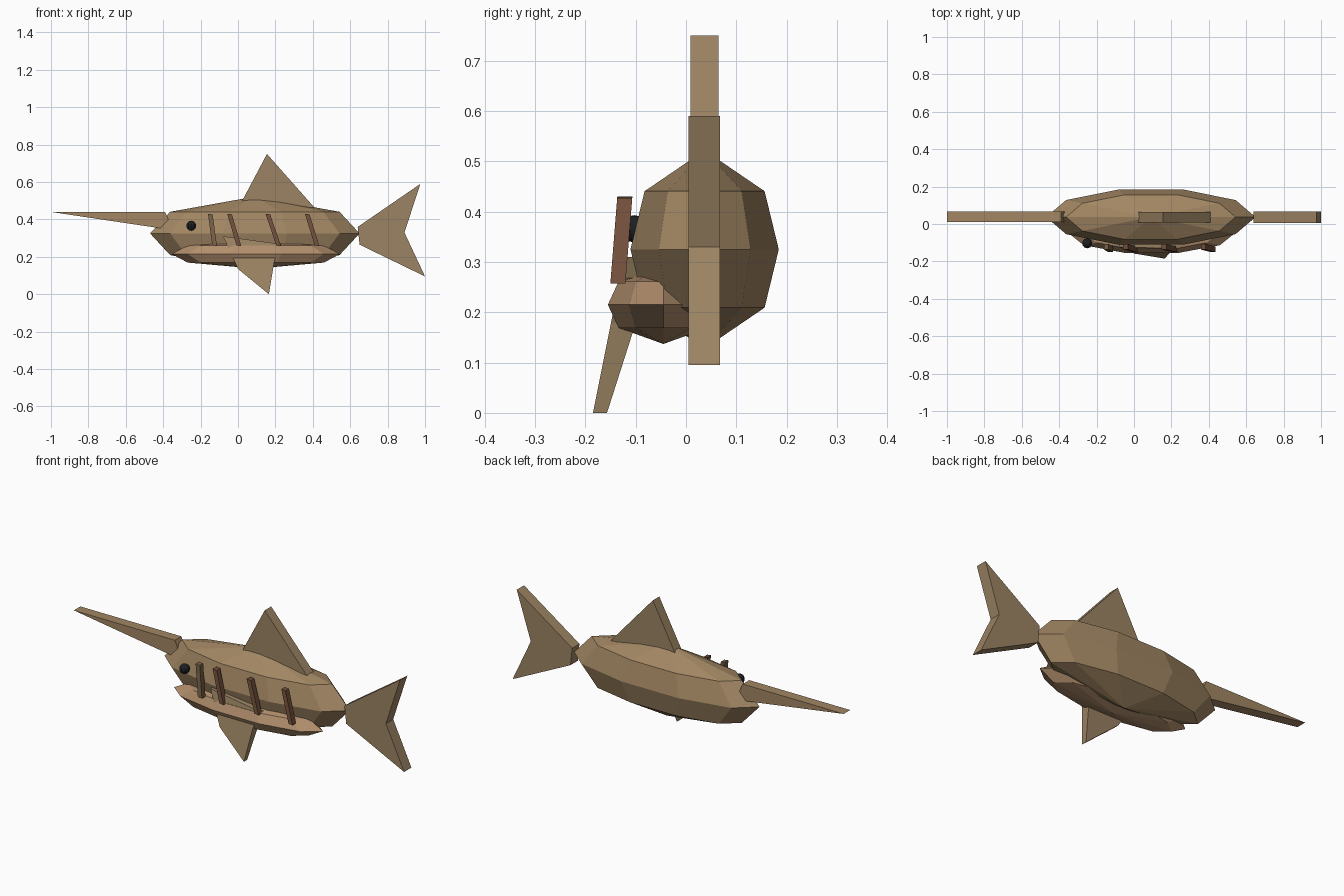
import bpy, bmesh, math
from mathutils import Vector

if "Cube" in bpy.data.objects:
    bpy.data.objects.remove(bpy.data.objects["Cube"])


def material(name, rgb):
    m = bpy.data.materials.new(name)
    m.diffuse_color = (*rgb, 1)
    m.use_nodes = True
    m.node_tree.nodes["Principled BSDF"].inputs["Base Color"].default_value = m.diffuse_color
    return m


SKIN = material("skin", (0.36, 0.24, 0.125))
FIN = material("fin", (0.33, 0.23, 0.125))
BELLY = material("belly", (0.44, 0.27, 0.15))
STRIPE = material("stripe", (0.17, 0.08, 0.045))
GREY_STRIPE = material("first_stripe", (0.19, 0.12, 0.065))
BLACK = material("eye_black", (0.012, 0.014, 0.016))


def finish(name, bm, mat):
    bmesh.ops.recalc_face_normals(bm, faces=bm.faces)
    me = bpy.data.meshes.new(name)
    bm.to_mesh(me)
    bm.free()
    me.materials.append(mat)
    ob = bpy.data.objects.new(name, me)
    bpy.context.collection.objects.link(ob)
    return ob


def faceted_hull(name, centre, radii, mat, sides=10):
    """Flattened ten-sided ball: three rings at 36 degrees apart, closed by fans."""
    bm = bmesh.new()
    c, r = Vector(centre), Vector(radii)
    rings = []
    for lat in (-36, 0, 36):
        la = math.radians(lat)
        ring = []
        for i in range(sides):
            a = math.tau * i / sides
            p = Vector((math.cos(a) * math.cos(la), math.sin(a) * math.cos(la), math.sin(la)))
            ring.append(bm.verts.new(c + p * r))
        rings.append(ring)
    bottom = bm.verts.new(c - Vector((0, 0, r.z)))
    top = bm.verts.new(c + Vector((0, 0, r.z)))
    for i in range(sides):
        j = (i + 1) % sides
        for lo, hi in zip(rings, rings[1:]):
            bm.faces.new((lo[i], lo[j], hi[j], hi[i]))
        bm.faces.new((bottom, rings[0][j], rings[0][i]))
        bm.faces.new((top, rings[2][i], rings[2][j]))
    return finish(name, bm, mat)


def plate(name, outline, y_front, y_back, mat, lean_front=0, lean_back=0):
    """Side profile (x, z) given thickness along y, optionally leaning with height."""
    bm = bmesh.new()
    f = [bm.verts.new((x, y_front + lean_front * z, z)) for x, z in outline]
    b = [bm.verts.new((x, y_back + lean_back * z, z)) for x, z in outline]
    bm.faces.new(f)
    bm.faces.new(b[::-1])
    n = len(outline)
    for i in range(n):
        j = (i + 1) % n
        bm.faces.new((f[i], b[i], b[j], f[j]))
    return finish(name, bm, mat)


# Body and belly
faceted_hull("body", (0.09, 0.037, 0.325), (0.56, 0.155, 0.197), SKIN)
faceted_hull("belly", (0.095, -0.045, 0.215), (0.45, 0.116, 0.078), BELLY)

# Bill, dorsal fin and forked tail
plate("bill", [(-1, 0.44), (-0.39, 0.44), (-0.37, 0.395), (-0.41, 0.352)],
      0.012, 0.068, SKIN)
plate("dorsal_fin", [(0.02, 0.495), (0.155, 0.75), (0.41, 0.462)], 0.009, 0.065, FIN)
plate("tail_fin", [(0.64, 0.36), (0.975, 0.59), (0.89, 0.33), (1.0, 0.095), (0.65, 0.265)],
      0.005, 0.068, FIN)

# Side fin hanging below the belly
plate("side_fin", [(-0.08, 0.31), (0.0, 0.135), (0.165, 0.0), (0.195, 0.18), (0.23, 0.268)],
      -0.185, -0.157, FIN, 0.2, 0.32)

# Flank stripes
for i, (top, low) in enumerate([(-0.148, -0.125), (-0.045, 0.005), (0.16, 0.217), (0.37, 0.423)]):
    h = 0.0125
    plate(f"stripe_{i + 1}", [(top - h, 0.43), (top + h, 0.427), (low + h, 0.257), (low - h, 0.26)],
          -0.171, -0.141, STRIPE if i else GREY_STRIPE, 0.08, 0.08)

# Eye
bm = bmesh.new()
bmesh.ops.create_uvsphere(bm, u_segments=10, v_segments=8, radius=0.027)
bmesh.ops.translate(bm, verts=bm.verts, vec=(-0.25, -0.103, 0.366))
finish("eye", bm, BLACK)
